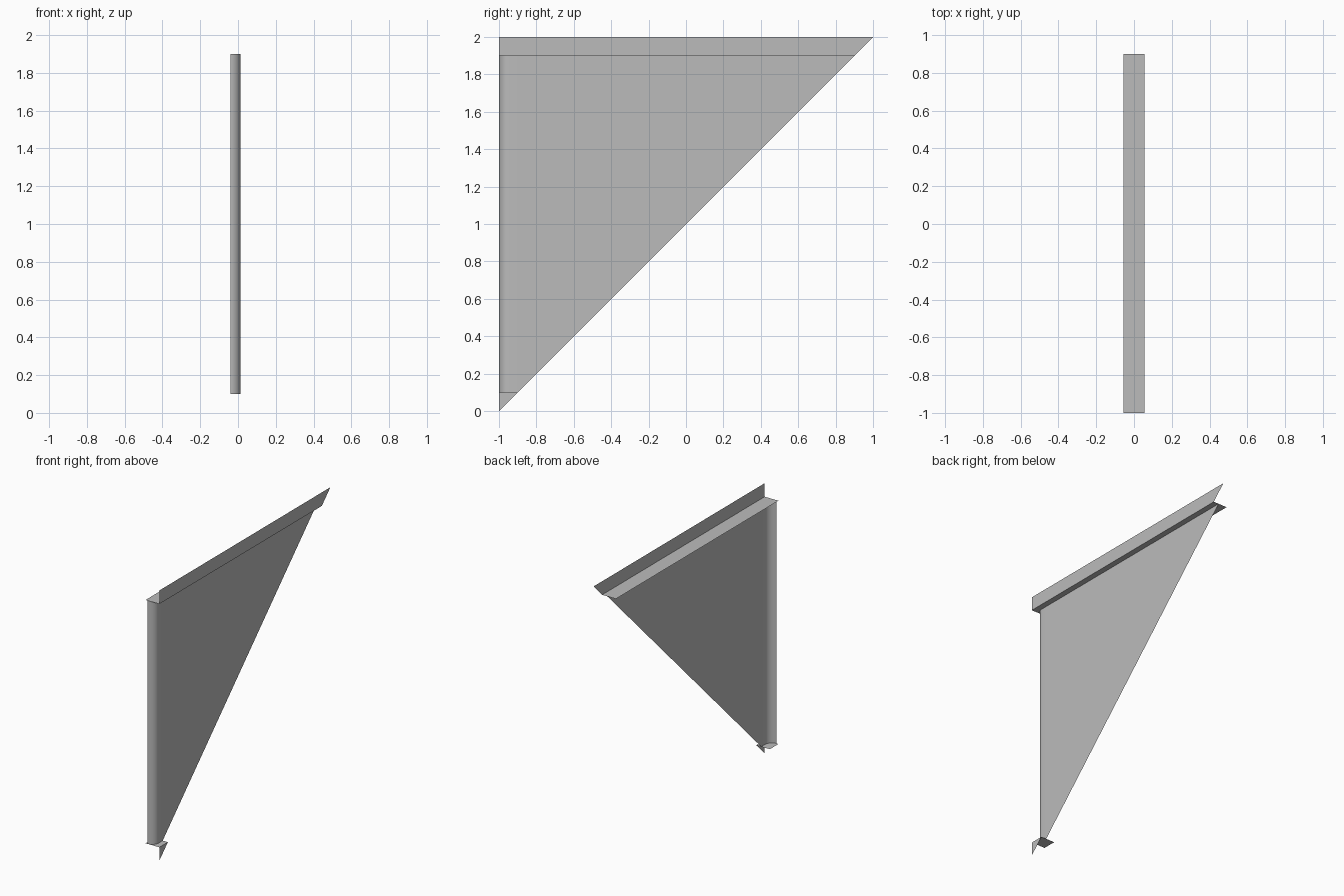
import bpy
from math import sin, cos, pi

cube = bpy.data.objects.get("Cube")
if cube:
    bpy.data.objects.remove(cube, do_unlink=True)

GREY = (0.5, 0.5, 0.5, 1)
mat = bpy.data.materials.new("plain grey")
mat.use_nodes = True
mat.diffuse_color = GREY
mat.node_tree.nodes["Principled BSDF"].inputs["Base Color"].default_value = GREY

HALF = 0.056            # half width of the flanges
LOW, HIGH = 0.1, 1.9    # heights of the two folds
WEB_X, RADIUS = 0.014, 0.055
STEPS = 8


def sheet(name, verts, faces, smooth=False):
    mesh = bpy.data.meshes.new(name)
    mesh.from_pydata(verts, [], faces)
    mesh.materials.append(mat)
    for poly in mesh.polygons:
        poly.use_smooth = smooth
    obj = bpy.data.objects.new(name, mesh)
    bpy.context.collection.objects.link(obj)
    return obj


# Triangular web with its front edge rolled through a quarter circle
path = []
for i in range(STEPS + 1):
    a = pi / 2 * i / STEPS
    path.append((WEB_X - RADIUS + RADIUS * sin(a), -1 + RADIUS - RADIUS * cos(a)))
path.append((WEB_X, LOW - 1))
verts = [(x, y, z) for x, y in path for z in (LOW, HIGH)]
faces = [(2 * i, 2 * i + 2, 2 * i + 3, 2 * i + 1) for i in range(len(path) - 1)]
tip = len(verts)
verts.append((WEB_X, HIGH - 1, HIGH))
faces.append((tip - 2, tip, tip - 1))
sheet("web_panel", verts, faces, smooth=True)


# Flat flanges across the top and bottom of the web
def flat_flange(name, z):
    back = z - 1
    sheet(name, [(-HALF, -1, z), (HALF, -1, z), (HALF, back, z), (-HALF, back, z)],
          [(0, 1, 2, 3)])


flat_flange("top_flange", HIGH)
flat_flange("bottom_flange", LOW)

# Upright lips at the outer edge of the flanges, cut along the slope
sheet("top_lip", [(HALF, -1, HIGH), (HALF, HIGH - 1, HIGH), (HALF, 1, 2), (HALF, -1, 2)],
      [(0, 1, 2, 3)])
sheet("bottom_lip", [(HALF, -1, 0), (HALF, LOW - 1, LOW), (HALF, -1, LOW)], [(0, 1, 2)])
